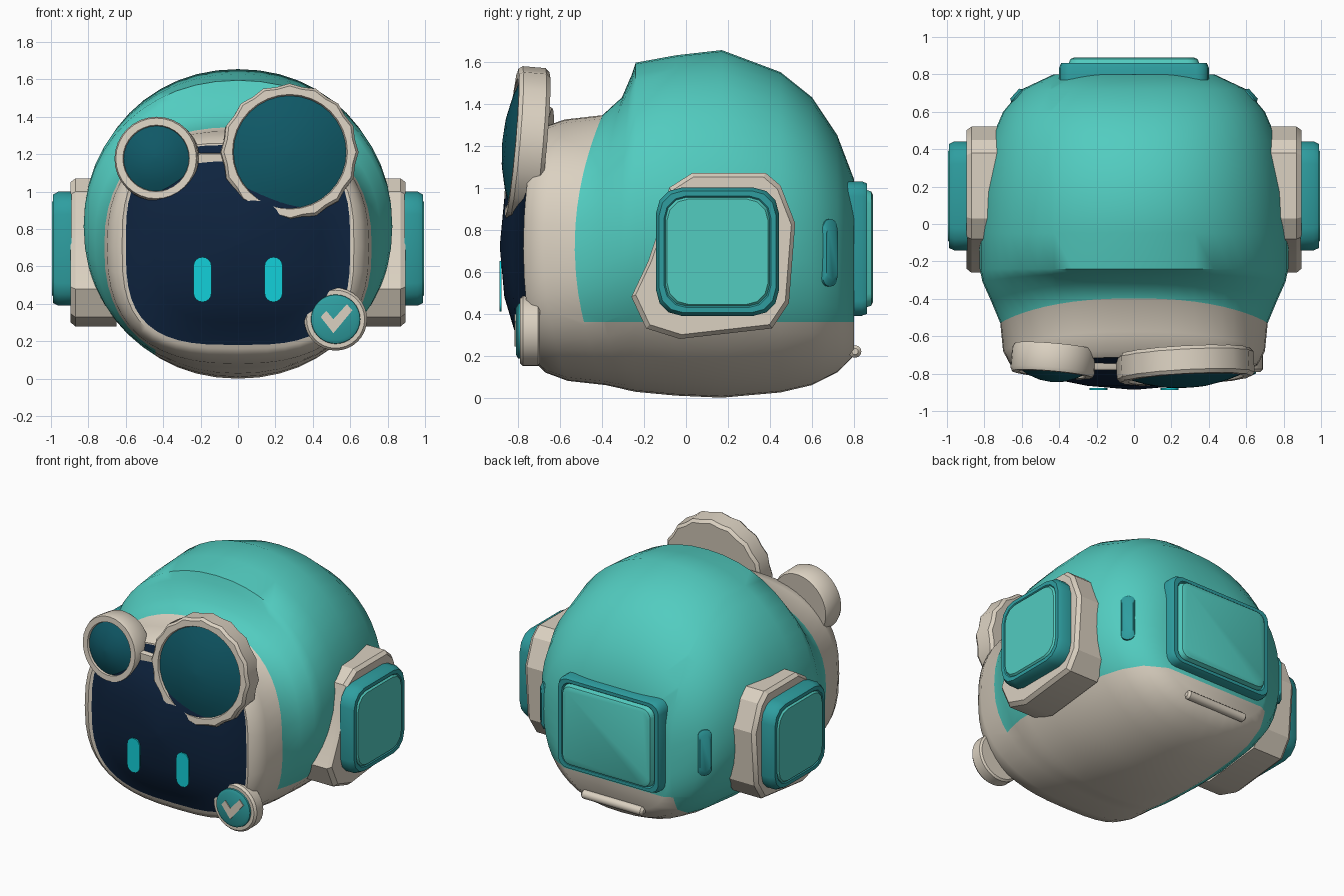
import bpy, bmesh, math
from mathutils import Matrix, Vector

if "Cube" in bpy.data.objects:
    bpy.data.objects.remove(bpy.data.objects["Cube"])


def lin(c):
    c /= 255
    return c / 12.92 if c <= 0.04045 else ((c + 0.055) / 1.055) ** 2.4


def material(name, r, g, b):
    m = bpy.data.materials.new(name)
    m.diffuse_color = (lin(r), lin(g), lin(b), 1)
    m.use_nodes = True
    m.node_tree.nodes["Principled BSDF"].inputs["Base Color"].default_value = m.diffuse_color
    return m


CREAM, TEAL, TRIM, LENS, VISOR, GLOW = range(6)
MATS = [material("cream", 219, 209, 193), material("teal", 82, 204, 192),
        material("deep_teal", 46, 158, 160), material("lens_teal", 15, 88, 102),
        material("navy", 14, 35, 62), material("cyan_glow", 18, 208, 218)]


def finish(name, bm, angle=35):
    bmesh.ops.recalc_face_normals(bm, faces=bm.faces)
    me = bpy.data.meshes.new(name)
    bm.to_mesh(me)
    bm.free()
    for m in MATS:
        me.materials.append(m)
    me.shade_smooth()
    me.set_sharp_from_angle(angle=math.radians(angle))
    ob = bpy.data.objects.new(name, me)
    bpy.context.collection.objects.link(ob)
    return ob


def loft(rings, mats):
    """Skin closed rings; mats has one colour per band, the caps take the end colours."""
    bm = bmesh.new()
    vs = [[bm.verts.new(p) for p in ring] for ring in rings]
    n = len(vs[0])
    for a, b, m in zip(vs, vs[1:], mats):
        for i in range(n):
            j = (i + 1) % n
            bm.faces.new((a[i], a[j], b[j], b[i])).material_index = m
    bm.faces.new(vs[0]).material_index = mats[0]
    bm.faces.new(vs[-1]).material_index = mats[-1]
    return bm


def rounded_rect(w, h, r, seg=4):
    pts = []
    for k, (sx, sy) in enumerate(((1, 1), (-1, 1), (-1, -1), (1, -1))):
        for i in range(seg + 1):
            a = math.pi / 2 * (k + i / seg)
            pts.append((sx * (w - r) + r * math.cos(a), sy * (h - r) + r * math.sin(a)))
    return pts


def plaque(name, outline, levels, mats, matrix, angle=35):
    """Outline in local xz stacked toward local -y; levels are (scale, depth)."""
    rings = [[matrix @ Vector((u * s, -d, v * s)) for u, v in outline] for s, d in levels]
    return finish(name, loft(rings, mats), angle)


def place(x, y, z, pitch=0, yaw=0):
    return (Matrix.Translation((x, y, z)) @ Matrix.Rotation(math.radians(yaw), 4, 'Z')
            @ Matrix.Rotation(math.radians(pitch), 4, 'X'))


def circle(n=32, ripple=0):
    return [((1 + ripple * (-1) ** i) * math.cos(2 * math.pi * i / n),
             (1 + ripple * (-1) ** i) * math.sin(2 * math.pi * i / n)) for i in range(n)]


# Head: visor, cream rim and helmet shell lofted from front to back
def section(y, hw, zb, zt, p, bow=0, n=48):
    ring = []
    for i in range(n):
        a = 2 * math.pi * i / n
        c, s = math.cos(a), math.sin(a)
        x = hw * math.copysign(abs(c) ** (2 / p), c)
        z = (zb + zt) / 2 + (zt - zb) / 2 * math.copysign(abs(s) ** (2 / p), s)
        ring.append((x, y + bow * ((z - 0.72) / 0.62) ** 2, z))
    return ring


SECTIONS = [  # y, half width, bottom, top, squareness, bow, colour of the next band
    (-0.885, 0.02, 0.70, 0.74, 2.0, 0, VISOR),
    (-0.865, 0.25, 0.48, 0.95, 2.4, 0, VISOR),
    (-0.825, 0.45, 0.30, 1.12, 2.8, 0.03, VISOR),
    (-0.765, 0.60, 0.18, 1.25, 3.1, 0.07, CREAM),
    (-0.775, 0.62, 0.16, 1.26, 3.0, 0.08, CREAM),
    (-0.755, 0.66, 0.12, 1.29, 2.8, 0.09, CREAM),
    (-0.68, 0.70, 0.08, 1.325, 2.5, 0.11, CREAM),
    (-0.53, 0.715, 0.06, 1.345, 2.4, 0.13, TEAL),
    (-0.41, 0.765, 0.045, 1.43, 2.25, 0.08, TEAL),
    (-0.31, 0.81, 0.035, 1.54, 2.15, 0.03, TEAL),
    (-0.24, 0.825, 0.028, 1.595, 2.1, 0, TEAL),
    (-0.05, 0.825, 0.01, 1.63, 2.08, 0, TEAL),
    (0.17, 0.81, 0.0, 1.655, 2.08, 0, TEAL),
    (0.45, 0.765, 0.025, 1.55, 2.1, 0, TEAL),
    (0.60, 0.70, 0.06, 1.43, 2.2, 0, TEAL),
    (0.72, 0.60, 0.12, 1.25, 2.4, 0, TEAL),
    (0.80, 0.43, 0.20, 1.04, 2.8, 0, TEAL)]
bm = loft([section(*s[:6]) for s in SECTIONS], [s[6] for s in SECTIONS[:-1]])
for co, no in (((0, 0, 0.36), (0, 0, 1)), ((-0.44, 0, 0), (1, 0, 0))):
    shell = [f for f in bm.faces if f.material_index == TEAL]
    geom = shell + list({e for f in shell for e in f.edges}) + list({v for f in shell for v in f.verts})
    bmesh.ops.bisect_plane(bm, geom=geom, plane_co=co, plane_no=no)
for f in bm.faces:
    c = f.calc_center_median()
    if f.material_index == TEAL and c.z < 0.36 and c.x > -0.44:
        f.material_index = CREAM
finish("helmet_head", bm, 50)

# Eyes
for side in (-1, 1):
    plaque("eye", rounded_rect(0.048, 0.12, 0.047), [(1, 0), (1, 0.009)], [GLOW],
           place(0.19 * side, -0.878, 0.53))


# Goggles: rippled large eyepiece, plain small one, and a bridge
def eyepiece(name, r, lens, ripple, dome, matrix):
    levels = [(r * 0.95, 0), (r, 0.02), (r, 0.13), (r * 0.96, 0.15), (lens * 1.02, 0.15),
              (lens, 0.135), (lens * 0.75, 0.135 + dome * 0.45), (lens * 0.4, 0.135 + dome * 0.85),
              (lens * 0.05, 0.135 + dome)]
    wavy, plain = circle(32, ripple), circle(32)
    rings = [[matrix @ Vector((u * s, -d, v * s)) for u, v in (wavy if i < 4 else plain)]
             for i, (s, d) in enumerate(levels)]
    finish(name, loft(rings, [CREAM] * 5 + [LENS] * 3))


eyepiece("large_goggle", 0.362, 0.302, 0.018, 0.06, place(0.27, -0.68, 1.2, -5, 3))
eyepiece("small_goggle", 0.225, 0.175, 0, 0.055, place(-0.425, -0.655, 1.165, -5, -5))
plaque("goggle_bridge", rounded_rect(0.09, 0.036, 0.03), [(1, 0), (1, 0.06), (0.85, 0.07)],
       [CREAM] * 2, place(-0.15, -0.71, 1.17))

# Round badge with tick
plaque("badge", circle(),
       [(0.155, 0), (0.168, 0.01), (0.168, 0.08), (0.155, 0.095), (0.132, 0.095),
        (0.13, 0.105), (0.11, 0.115)], [CREAM] * 4 + [TRIM] * 2, place(0.522, -0.695, 0.318))
TICK = [(-0.08, 0.012), (-0.05, 0.045), (-0.012, 0.0), (0.06, 0.08), (0.09, 0.048), (-0.012, -0.075)]
plaque("badge_tick", TICK, [(1, 0), (1, 0.008)], [CREAM], place(0.522, -0.808, 0.318))

# Ear pods on both sides: cream base, trim frame and raised panel
BASE = [(-0.08, 1.0), (0.03, 1.07), (0.38, 1.07), (0.45, 1.01), (0.52, 0.83), (0.49, 0.45),
        (0.41, 0.33), (-0.03, 0.28), (-0.19, 0.33), (-0.26, 0.48), (-0.18, 0.65), (-0.12, 0.83)]
BASE = [(y - 0.15, z - 0.69) for y, z in BASE]
PANEL = [(1, 0), (1, 0.07), (0.95, 0.1), (0.87, 0.1), (0.85, 0.093), (0.82, 0.105)]
for side in (-1, 1):
    # local x runs along world y, local -y runs outward
    turn = Matrix(((0, -side, 0, 0), (1, 0, 0, 0), (0, 0, 1, 0), (0, 0, 0, 1)))
    plaque("ear_base", BASE, [(1, 0), (1, 0.22), (0.95, 0.245)], [CREAM] * 2,
           Matrix.Translation((0.65 * side, 0.15, 0.69)) @ turn, 25)
    plaque("ear_panel", rounded_rect(0.292, 0.305, 0.12, 3), PANEL, [TRIM] * 4 + [TEAL],
           Matrix.Translation((0.89 * side, 0.15, 0.695)) @ turn)
    # Rear vent
    plaque("rear_vent", rounded_rect(0.045, 0.16, 0.04), [(1, 0), (1, 0.07), (0.8, 0.085)],
           [TRIM] * 2, place(0.575 * side, 0.64, 0.69, 0, 180 - 48 * side))

# Back panel
plaque("back_panel", rounded_rect(0.4, 0.32, 0.07),
       [(1, 0), (1, 0.085), (0.97, 0.11), (0.90, 0.11), (0.88, 0.10), (0.85, 0.13), (0.8, 0.138)],
       [TRIM] * 4 + [TEAL] * 2, place(0, 0.752, 0.71, 0, 180))

# Small bar below the back panel
bar = [(-0.24, 0.015), (-0.225, 0.03), (0.225, 0.03), (0.24, 0.015)]
finish("back_bar", loft([[(x, 0.805 + r * u, 0.22 + r * v) for u, v in circle(12)]
                         for x, r in bar], [CREAM] * 3))
